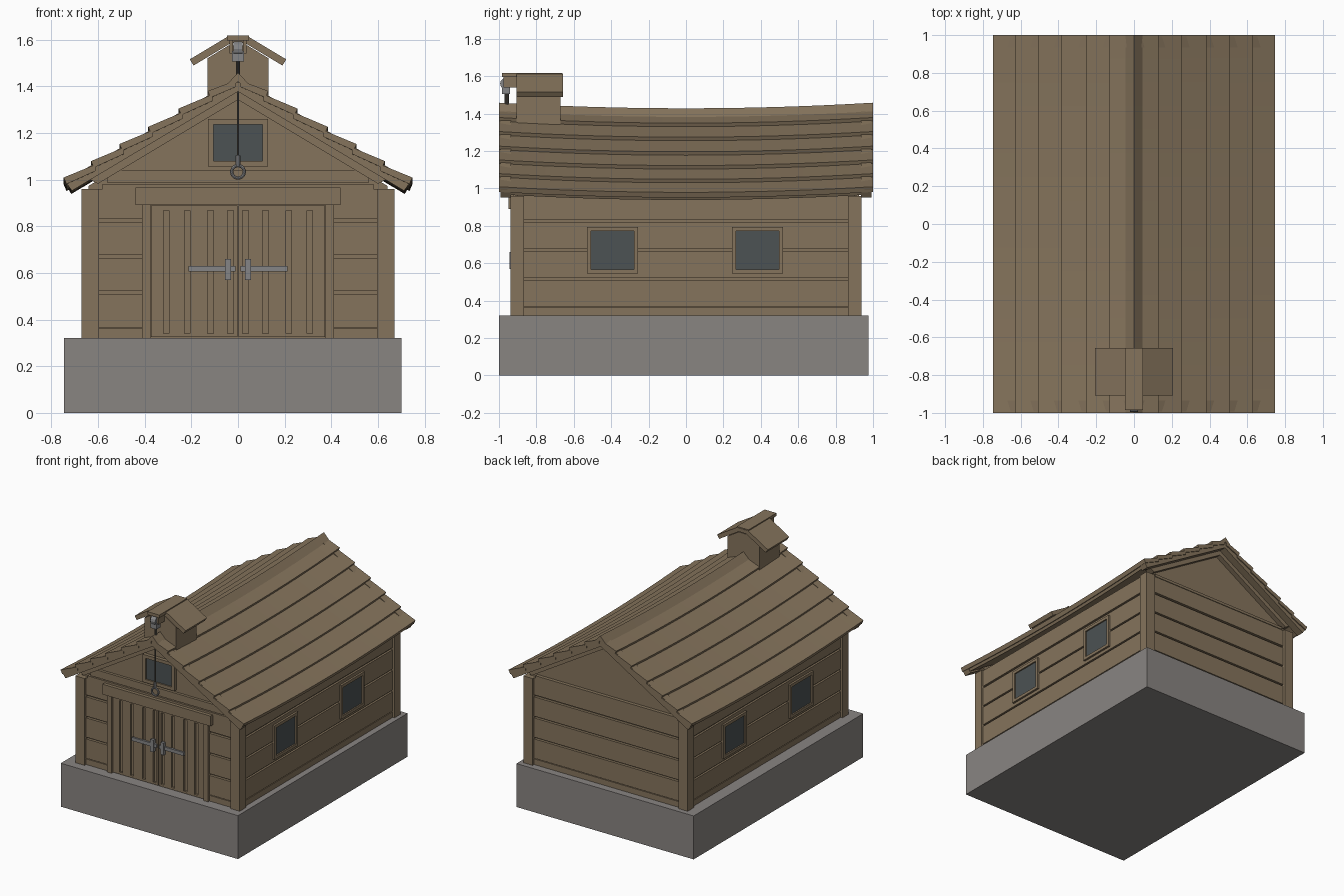
import bpy
import bmesh
import math

if "Cube" in bpy.data.objects:
    bpy.data.objects.remove(bpy.data.objects["Cube"], do_unlink=True)


def material(name, rgb):
    m = bpy.data.materials.new(name)
    m.use_nodes = True
    m.diffuse_color = (*rgb, 1)
    m.node_tree.nodes["Principled BSDF"].inputs["Base Color"].default_value = (*rgb, 1)
    return m


WOOD = material("brown wood", (0.235, 0.174, 0.107))
STONE = material("grey stone", (0.25, 0.232, 0.222))
GLASS = material("dark glass", (0.072, 0.084, 0.087))
METAL = material("grey metal", (0.235, 0.235, 0.24))
ROPE = material("dark rope", (0.1, 0.088, 0.07))


def finish(bm, name, mat):
    bmesh.ops.recalc_face_normals(bm, faces=bm.faces[:])
    me = bpy.data.meshes.new(name)
    bm.to_mesh(me)
    bm.free()
    me.materials.append(mat)
    ob = bpy.data.objects.new(name, me)
    bpy.context.collection.objects.link(ob)
    return ob


def box(name, x0, x1, y0, y1, z0, z1, mat=WOOD):
    bm = bmesh.new()
    bmesh.ops.create_cube(bm, size=1)
    for v in bm.verts:
        v.co.x = x0 if v.co.x < 0 else x1
        v.co.y = y0 if v.co.y < 0 else y1
        v.co.z = z0 if v.co.z < 0 else z1
    return finish(bm, name, mat)


def prism(name, pts, y0, y1, steps=1, sag=0, mat=WOOD):
    """Sweep an x-z profile along y, optionally sagging towards the middle."""
    bm = bmesh.new()
    rings = []
    for i in range(steps + 1):
        y = y0 + (y1 - y0) * i / steps
        drop = sag * (1 - y * y)
        rings.append([bm.verts.new((x, y, z - drop)) for x, z in pts])
    n = len(pts)
    for a, b in zip(rings, rings[1:]):
        for i in range(n):
            bm.faces.new((a[i], a[(i + 1) % n], b[(i + 1) % n], b[i]))
    bm.faces.new(rings[0])
    bm.faces.new(rings[-1])
    return finish(bm, name, mat)


def cylinder(name, radius, depth, loc, mat, axis="Z", sides=12):
    rot = (0, math.pi / 2, 0) if axis == "X" else (0, 0, 0)
    bpy.ops.mesh.primitive_cylinder_add(vertices=sides, radius=radius, depth=depth,
                                        location=loc, rotation=rot)
    ob = bpy.context.object
    ob.name = name
    ob.data.materials.append(mat)
    bpy.ops.object.shade_smooth_by_angle()


def slope(x):
    return 1.01 + 0.6 * (0.745 - x)


# Foundation and wall core with gables
box("foundation", -0.745, 0.70, -1, 0.975, 0, 0.32, STONE)
prism("wall_core", [(-0.64, 0.32), (0.64, 0.32), (0.64, slope(0.64) - 0.1),
                    (0, slope(0) - 0.1), (-0.64, slope(0.64) - 0.1)], -0.9, 0.9)

# Horizontal siding planks
rows = [(0.32, 0.362)] + [(0.367 + 0.155 * i, 0.509 + 0.155 * i) for i in range(3)]
rows.append((0.834, 0.96))
for z0, z1 in rows:
    box("back_plank", -0.6, 0.6, 0.89, 0.92, z0, z1)
    for s in (-1, 1):
        box("side_plank", s * 0.63, s * 0.655, -0.87, 0.87, z0, z1)
        box("front_plank", s * 0.4, s * 0.6, -0.92, -0.89, z0, z1)

# Corner posts, door jambs and roof plates
for s in (-1, 1):
    for y in (-1, 1):
        box("corner_post", s * 0.595, s * 0.67, y * 0.865, y * 0.937, 0.32, 0.96)
    box("door_jamb", s * 0.375, s * 0.412, -0.937, -0.89, 0.32, 0.89)
    box("gable_beam", -0.58, 0.58, s * 0.89, s * 0.925, 0.96, 0.98)
box("front_tie_beam", -0.56, 0.56, -0.92, -0.88, 0.985, 1.04)
box("door_lintel", -0.44, 0.44, -0.95, -0.89, 0.89, 0.965)

# Double doors of upright boards, with latch bars and brackets
for s in (-1, 1):
    box("door_panel", s * 0.003, s * 0.372, -0.91, -0.88, 0.325, 0.888)
    for z0, z1 in ((0.325, 0.34), (0.868, 0.888)):
        box("door_rail", s * 0.003, s * 0.372, -0.925, -0.9, z0, z1)
    edges = [0.003, 0.02, 0.105, 0.205, 0.295, 0.372]
    for i in range(5):
        a = edges[i] + (0.025 if i else 0)
        box("door_board", s * a, s * edges[i + 1], -0.925, -0.9, 0.34, 0.868)
    box("latch_bar", s * 0.01, s * 0.212, -0.937, -0.92, 0.605, 0.63, METAL)
    box("latch_bracket", s * 0.03, s * 0.055, -0.944, -0.92, 0.57, 0.66, METAL)


def frame(name, u, hu, z0, z1, rim, place):
    """Window with four frame bars; place() maps (u, depth) spans to a box."""
    place(name + "_glass", u - hu, u + hu, 0.012, z0, z1, GLASS)
    for s in (-1, 1):
        place(name + "_frame_side", u + s * hu, u + s * (hu + rim), 0.022,
              z0 - rim, z1 + rim, WOOD)
    for a, b in ((z0 - rim, z0), (z1, z1 + rim)):
        place(name + "_frame_bar", u - hu, u + hu, 0.022, a, b, WOOD)


# Windows on both sides and in the front gable
for s in (-1, 1):
    for yc in (-0.393, 0.382):
        frame("side_window", yc, 0.115, 0.567, 0.772, 0.022,
              lambda n, a, b, d, z0, z1, m: box(n, s * 0.62, s * (0.648 + d), a, b, z0, z1, m))
frame("gable_window", 0, 0.105, 1.08, 1.236, 0.024,
      lambda n, a, b, d, z0, z1, m: box(n, a, b, -0.904 - d, -0.88, z0, z1, m))

# Sagging roof of overlapping boards
edges = [0.03, 0.13, 0.255, 0.385, 0.508, 0.63, 0.747]
for s in (-1, 1):
    for a, b in zip(edges, edges[1:]):
        inner = a - 0.02
        za, zb = slope(a) - 0.022 + 0.008, slope(b)
        prism("roof_board", [(s * inner, za), (s * b, zb), (s * (b - 0.012), zb - 0.028),
                             (s * inner, za - 0.028)], -1, 1, 16, 0.03)
    prism("roof_deck", [(0, slope(0) - 0.04), (s * 0.725, slope(0.725) - 0.035),
                        (s * 0.715, slope(0.715) - 0.06), (0, slope(0) - 0.065)],
          -0.94, 0.94, 16, 0.03)
    prism("ridge_cap", [(0, 1.458), (s * 0.06, 1.395), (s * 0.048, 1.38), (0, 1.42)],
          -1, 1, 16, 0.03)
    # Barge boards at both ends and trim on the gables
    for e in (-1, 1):
        prism("barge_board", [(0, slope(0) - 0.02), (s * 0.742, slope(0.742) - 0.018),
                              (s * 0.712, slope(0.712) - 0.078), (0, slope(0) - 0.08)],
              e * 0.935, e * 0.993)
        prism("gable_trim", [(0, slope(0) - 0.07), (s * 0.64, slope(0.64) - 0.07),
                             (s * 0.6, slope(0.6) - 0.115), (0, slope(0) - 0.115)],
              e * 0.89, e * 0.938)

# Roof turret with its own small roof
prism("turret_body", [(-0.13, 1.28), (0.13, 1.28), (0.13, 1.52), (0.04, 1.575),
                      (-0.04, 1.575), (-0.13, 1.52)], -0.905, -0.67)
for s in (-1, 1):
    prism("turret_roof", [(0, 1.612), (s * 0.045, 1.612), (s * 0.207, 1.515),
                          (s * 0.19, 1.489), (s * 0.03, 1.585), (0, 1.585)],
          -0.907, -0.657)
    box("hoist_cheek", s * 0.022, s * 0.036, -0.975, -0.9, 1.54, 1.6)
box("hoist_beam", -0.048, 0.048, -0.985, -0.66, 1.596, 1.618)

# Pulley, rope and lifting ring
cylinder("pulley_wheel", 0.032, 0.04, (0, -0.962, 1.56), METAL, "X")
box("pulley_block", -0.025, 0.025, -0.985, -0.94, 1.505, 1.55, METAL)
cylinder("hoist_rope", 0.005, 0.44, (0, -0.965, 1.29), ROPE, sides=8)
cylinder("upper_rope", 0.008, 0.07, (0, -0.955, 1.48), ROPE, sides=8)
cylinder("hook_shank", 0.01, 0.045, (0, -0.965, 1.08), METAL)
bpy.ops.mesh.primitive_torus_add(major_radius=0.027, minor_radius=0.007, major_segments=20,
                                 minor_segments=8, location=(0, -0.965, 1.033),
                                 rotation=(math.pi / 2, 0, 0))
ring = bpy.context.object
ring.name = "hook_ring"
ring.data.materials.append(METAL)
bpy.ops.object.shade_smooth_by_angle()
